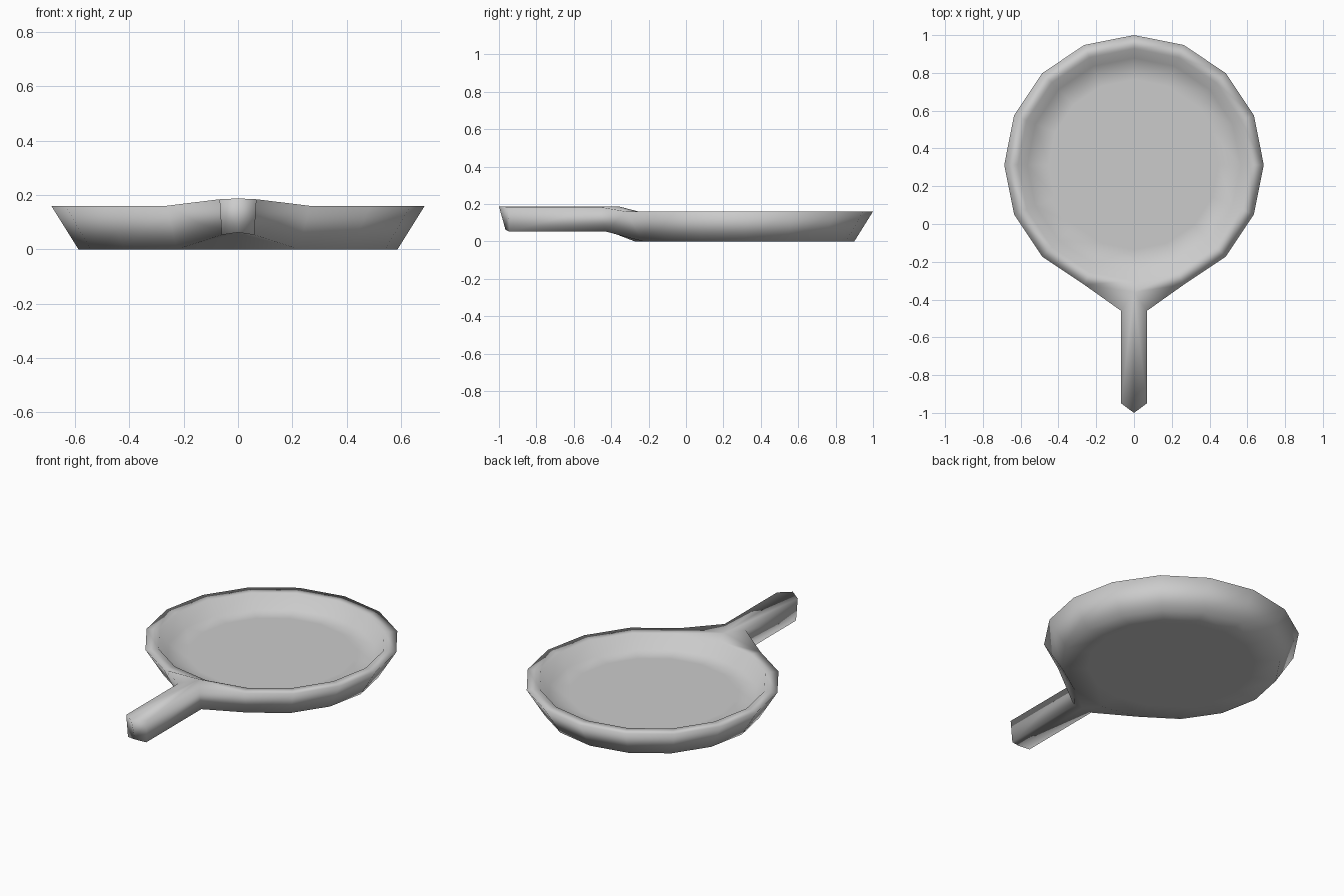
import bpy, bmesh, math

if "Cube" in bpy.data.objects:
    bpy.data.objects.remove(bpy.data.objects["Cube"])

N = 16
CY = 0.313          # centre of the round dish
bm = bmesh.new()


def ring(radius, z):
    """Ring of N points; index 0 is at the front, towards the handle."""
    pts = []
    for i in range(N):
        a = -math.pi / 2 + 2 * math.pi * i / N
        pts.append(bm.verts.new((radius * math.cos(a), CY + radius * math.sin(a), z)))
    return pts


# Dish profile: underside, outer rim, inner lip, floor
base = ring(0.587, 0.0)
base_in = ring(0.45, 0.0)
rim = ring(0.687, 0.16)
lip = ring(0.615, 0.16)
floor = ring(0.565, 0.085)
floor_in = ring(0.45, 0.085)
rim[0].co = (0, -0.36, 0.187)   # rim rises to meet the handle


def bridge(a, b, skip=()):
    for i in range(N):
        if i not in skip:
            j = (i + 1) % N
            bm.faces.new((a[i], a[j], b[j], b[i]))


bridge(base, rim, skip=(0, N - 1))   # opening for the handle
bridge(rim, lip)
bridge(lip, floor)
bridge(floor, floor_in)
bridge(base, base_in)
bm.faces.new(floor_in)
bm.faces.new(base_in)

# Handle sections: root and pointed tip
V = bm.verts.new
root_b, tip_t, tip_b = V((0, -0.43, 0.06)), V((0, -1.0, 0.187)), V((0, -0.965, 0.062))
for s, n in ((1, 1), (-1, N - 1)):
    rt, rb = V((s * 0.068, -0.46, 0.184)), V((s * 0.06, -0.43, 0.053))
    tt, tb = V((s * 0.068, -0.95, 0.184)), V((s * 0.06, -0.945, 0.053))
    bm.faces.new((rim[0], rt, rim[n]))            # top flare
    bm.faces.new((rim[n], rt, rb, base[n]))       # side flare
    bm.faces.new((base[n], rb, root_b, base[0]))  # lower flare
    bm.faces.new((rim[0], tip_t, tt, rt))         # handle top
    bm.faces.new((rt, tt, tb, rb))                # handle side
    bm.faces.new((rb, tb, tip_b, root_b))         # handle underside
    bm.faces.new((tt, tip_t, tip_b, tb))          # end cap

bmesh.ops.recalc_face_normals(bm, faces=bm.faces)
for f in bm.faces:
    f.smooth = True
mesh = bpy.data.meshes.new("frying_pan")
bm.to_mesh(mesh)
bm.free()
pan = bpy.data.objects.new("frying_pan", mesh)
bpy.context.collection.objects.link(pan)
